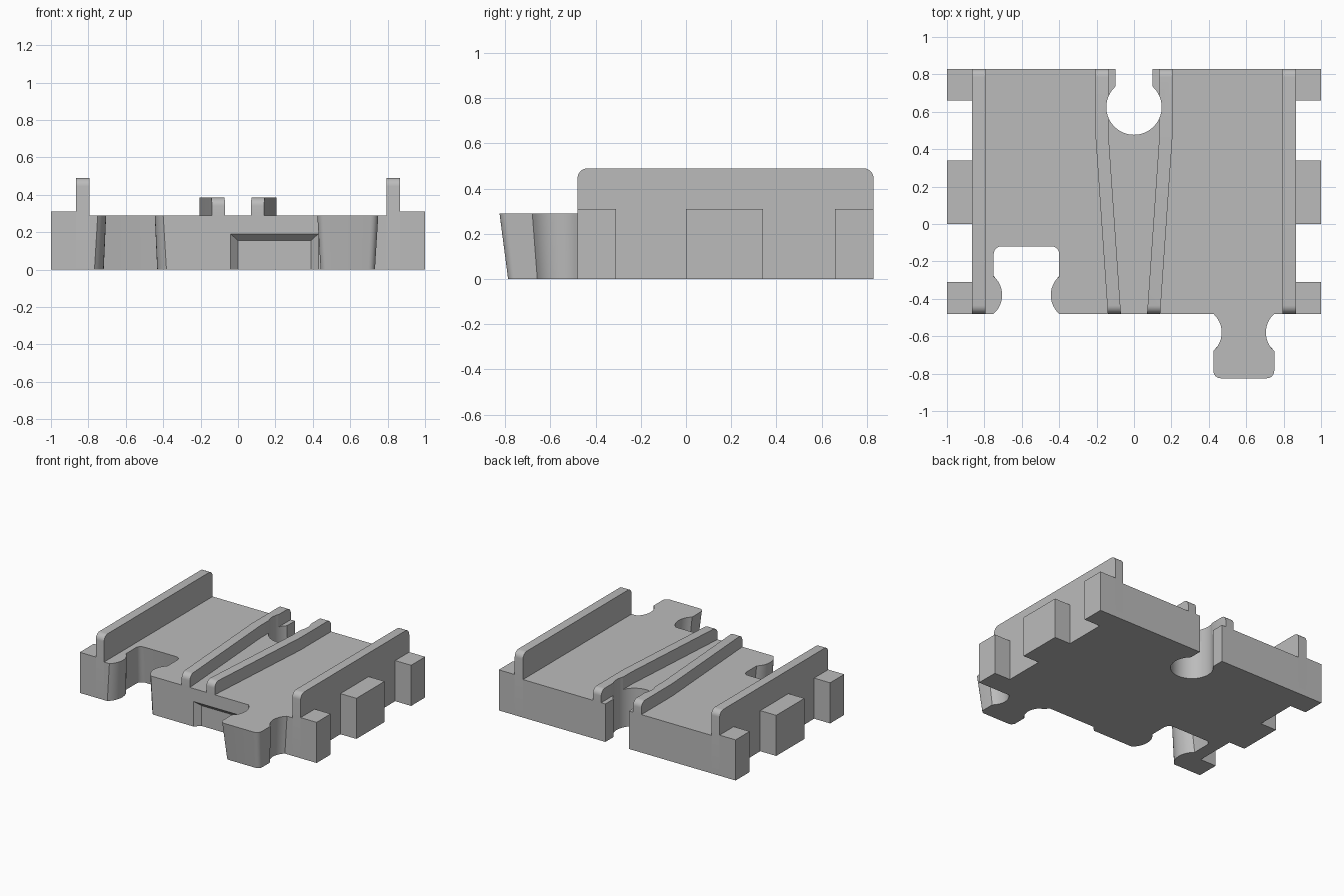
import bpy, bmesh
from math import sin, cos, pi, radians, sqrt, asin

cube = bpy.data.objects.get("Cube")
if cube:
    bpy.data.objects.remove(cube, do_unlink=True)

grey = bpy.data.materials.new("plain grey")
grey.use_nodes = True
grey.diffuse_color = (0.5, 0.5, 0.5, 1)
grey.node_tree.nodes["Principled BSDF"].inputs["Base Color"].default_value = (0.5, 0.5, 0.5, 1)

FRONT, BACK = -0.48, 0.83
DECK = 0.29
RAIL_IN, RAIL_OUT = 0.795, 0.865


def loft(name, ring_a, ring_b):
    """Closed solid between two matching rings of 3D points."""
    bm = bmesh.new()
    a = [bm.verts.new(p) for p in ring_a]
    b = [bm.verts.new(p) for p in ring_b]
    bm.faces.new(a)
    bm.faces.new(b)
    n = len(a)
    for i in range(n):
        j = (i + 1) % n
        bm.faces.new((a[i], a[j], b[j], b[i]))
    bmesh.ops.recalc_face_normals(bm, faces=bm.faces)
    mesh = bpy.data.meshes.new(name)
    bm.to_mesh(mesh)
    bm.free()
    mesh.materials.append(grey)
    obj = bpy.data.objects.new(name, mesh)
    bpy.context.collection.objects.link(obj)
    return obj


def box(name, x0, x1, y0, y1, z0, z1):
    base = [(x0, y0), (x1, y0), (x1, y1), (x0, y1)]
    return loft(name, [(x, y, z0) for x, y in base], [(x, y, z1) for x, y in base])


def arc(cx, cy, r, a0, a1, steps):
    angles = [radians(a0 + (a1 - a0) * i / steps) for i in range(steps + 1)]
    return [(cx + r * cos(a), cy + r * sin(a)) for a in angles]


def cut(obj, cutter):
    mod = obj.modifiers.new("cut", 'BOOLEAN')
    mod.operation = 'DIFFERENCE'
    mod.solver = 'EXACT'
    mod.object = cutter
    cutter.hide_render = True
    with bpy.context.temp_override(object=obj, active_object=obj):
        bpy.ops.object.modifier_apply(modifier=mod.name)


def rail(name, x0, x1, z0, z1):
    """Upright strip along y with rounded upper corners."""
    r = 0.045
    side = [(FRONT, z0), (BACK, z0)]
    side += arc(BACK - r, z1 - r, r, 0, 90, 8) + arc(FRONT + r, z1 - r, r, 90, 180, 8)
    return loft(name, [(x0, y, z) for y, z in side], [(x1, y, z) for y, z in side])


def connector(half, length, neck, lead):
    """Necked outline pointing along +y from the origin, starting at -lead."""
    chord = 0.1
    r = (chord ** 2 + neck ** 2) / (2 * neck)
    spread = asin(chord / r) * 180 / pi
    c = 0.04
    right = [(half, -lead)] if lead else []
    right += arc(half - neck + r, chord, r, 180 + spread, 180 - spread, 12)
    right += arc(half - c, length - c, c, 0, 90, 6)
    return right + [(-x, y) for x, y in reversed(right)]


def tapered(name, outline, cx, flip, bottom_scale, z0, z1):
    """Connector solid scaled about its root from deck level down."""
    def ring(z):
        s = bottom_scale + (1 - bottom_scale) * z / DECK
        return [(cx + x * s, FRONT + flip * y * s, z) for x, y in outline]
    return loft(name, ring(z0), ring(z1))


# Base plate
base = box("base_plate", -RAIL_IN, RAIL_IN, FRONT, BACK, 0, DECK)
parts = [base]

# Front socket cutter
socket = tapered("socket_cutter", connector(0.175, 0.36, 0.045, 0.1),
                 -0.575, 1, 1.1, -0.05, DECK + 0.05)

# Keyhole cutter at the back
reach = 0.1
hole_r = 0.148
gap = asin(reach / hole_r) * 180 / pi
key = arc(0, 0.625, hole_r, 90 + gap, 450 - gap, 48)
key += [(reach, BACK + 0.1), (-reach, BACK + 0.1)]
keyhole = loft("keyhole_cutter", [(x, y, -0.1) for x, y in key], [(x, y, 0.6) for x, y in key])


# Chamfered recess cutter in the lower front edge
def recess_ring(y, grow):
    x0, x1, top = -grow, 0.39 + grow, 0.155 + grow * 0.9
    return [(x0, y, -0.05), (x1, y, -0.05), (x1, y, top), (x0, y, top)]


recess = loft("recess_cutter", recess_ring(FRONT - 0.04, 0.08), recess_ring(FRONT + 0.04, 0))

for cutter in (socket, keyhole, recess):
    cut(base, cutter)

# Front locking tab
parts.append(tapered("locking_tab", connector(0.163, 0.345, 0.045, 0), 0.587, -1, 0.89, 0, DECK))

for side, s in (("left", 1), ("right", -1)):
    # Tall outer rail
    parts.append(rail(side + "_outer_rail", s * RAIL_IN, s * RAIL_OUT, 0, 0.49))

    # Side blocks
    for place, y0, y1 in (("front", FRONT, -0.31), ("middle", 0, 0.34), ("back", 0.66, BACK)):
        parts.append(box(f"{side}_{place}_block", s * RAIL_OUT, s, y0, y1, 0, 0.31))

    # Low guide rail, straight at the back and converging to the front
    guide = rail(side + "_guide_rail", -0.035, 0.035, DECK, 0.385)
    bend = 0.46
    bm = bmesh.new()
    bm.from_mesh(guide.data)
    bmesh.ops.bisect_plane(bm, geom=bm.verts[:] + bm.edges[:] + bm.faces[:],
                           plane_co=(0, bend, 0), plane_no=(0, 1, 0))
    for v in bm.verts:
        t = max(0, (bend - v.co.y) / (bend - FRONT))
        v.co.x += s * (0.17 - 0.065 * t)
    bm.to_mesh(guide.data)
    bm.free()
    cut(guide, keyhole)
    parts.append(guide)

for cutter in (socket, keyhole, recess):
    bpy.data.objects.remove(cutter, do_unlink=True)

# Smooth curved walls, keep edges crisp
bpy.ops.object.select_all(action='DESELECT')
for p in parts:
    p.select_set(True)
bpy.context.view_layer.objects.active = base
bpy.ops.object.shade_smooth_by_angle(angle=radians(30))
